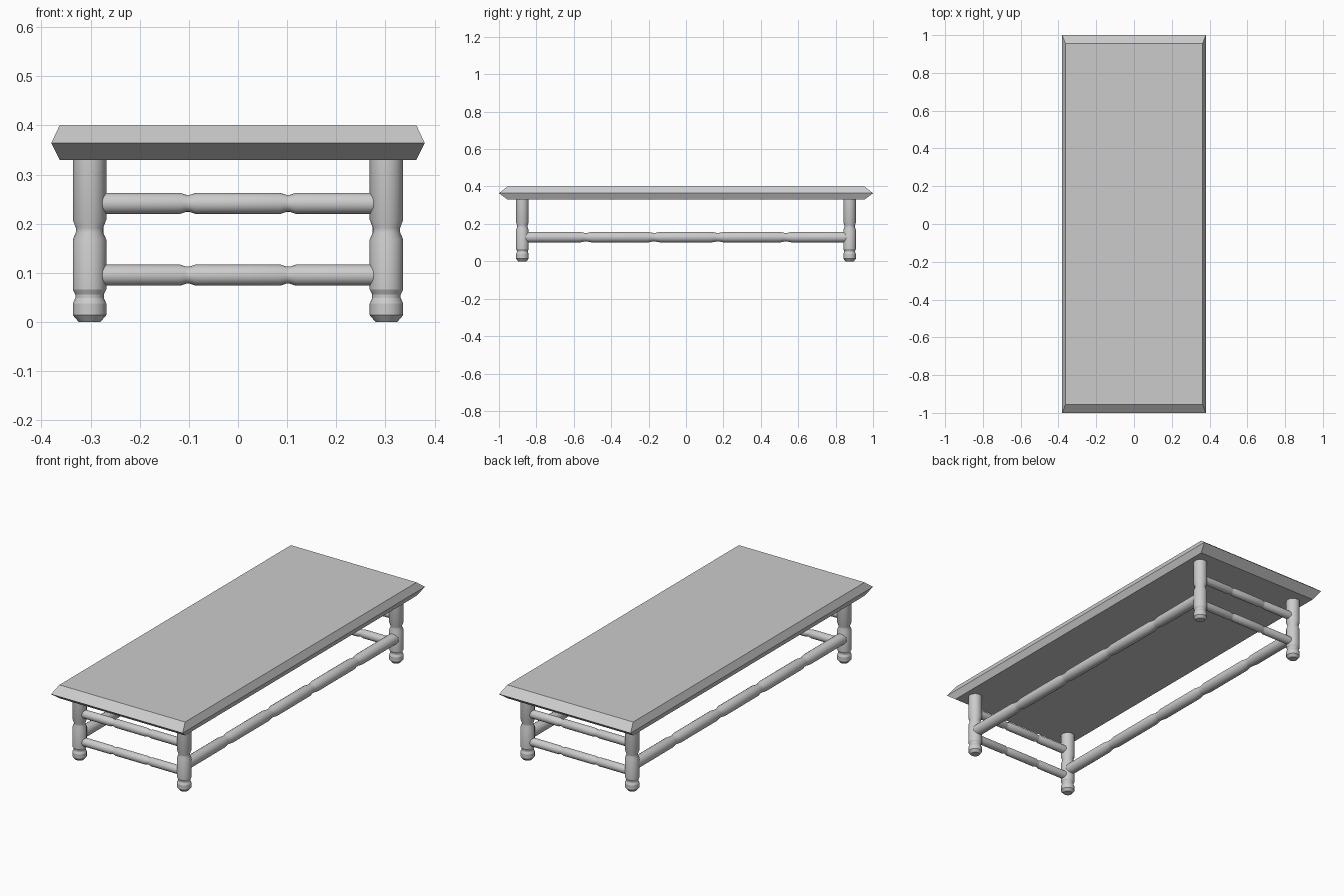
import bpy, bmesh, math
from mathutils import Matrix, Vector

if "Cube" in bpy.data.objects:
    bpy.data.objects.remove(bpy.data.objects["Cube"])

SIDES = 16

def finish(name, bm):
    bmesh.ops.recalc_face_normals(bm, faces=bm.faces)
    me = bpy.data.meshes.new(name)
    bm.to_mesh(me)
    bm.free()
    ob = bpy.data.objects.new(name, me)
    bpy.context.collection.objects.link(ob)
    return ob

def loft(bm, rings):
    # bridge equal-length loops and cap both ends
    loops = [[bm.verts.new(p) for p in r] for r in rings]
    n = len(loops[0])
    for a, b in zip(loops, loops[1:]):
        for i in range(n):
            j = (i + 1) % n
            bm.faces.new((a[i], a[j], b[j], b[i]))
    bm.faces.new(loops[0][::-1])
    bm.faces.new(loops[-1])

def turned(name, profile, origin, rot=Matrix()):
    # lathe a (radius, height) profile about z, then orient and place it
    bm = bmesh.new()
    loft(bm, [[(r * math.cos(2 * math.pi * i / SIDES),
                r * math.sin(2 * math.pi * i / SIDES), h) for i in range(SIDES)]
              for r, h in profile])
    bmesh.ops.transform(bm, matrix=Matrix.Translation(Vector(origin)) @ rot, verts=bm.verts)
    ob = finish(name, bm)
    bpy.ops.object.select_all(action='DESELECT')
    ob.select_set(True)
    bpy.context.view_layer.objects.active = ob
    bpy.ops.object.shade_smooth_by_angle(angle=math.radians(24))
    return ob

def rail_profile(half, radius, neck, notches, w):
    # straight rod with small turned necks
    pts = [(radius, -half)]
    for c in notches:
        pts += [(radius, c - w), (neck, c - 0.25 * w), (neck, c + 0.25 * w), (radius, c + w)]
    return pts + [(radius, half)]

# table top with pointed edge
bm = bmesh.new()
loft(bm, [[(-x, -y, z), (x, -y, z), (x, y, z), (-x, y, z)]
          for x, y, z in ((0.363, 0.955, 0.33), (0.38, 1.0, 0.364), (0.363, 0.955, 0.40))])
finish("table_top", bm)

# turned legs
LX, LY = 0.302, 0.875
leg = [(0.022, 0), (0.034, 0.014), (0.034, 0.038), (0.029, 0.049), (0.029, 0.056),
       (0.034, 0.066), (0.034, 0.168), (0.028, 0.182), (0.028, 0.192),
       (0.034, 0.208), (0.034, 0.331)]
for sx, nx in ((-1, "left"), (1, "right")):
    for sy, ny in ((-1, "front"), (1, "back")):
        turned(f"{ny}_{nx}_leg", leg, (sx * LX, sy * LY, 0))

# end rails, two at each end
along_x = Matrix.Rotation(math.pi / 2, 4, 'Y')
end_rail = rail_profile(0.277, 0.0215, 0.0175, (-0.102, 0.102), 0.016)
for sy, ny in ((-1, "front"), (1, "back")):
    for z, nz in ((0.0955, "lower"), (0.2415, "upper")):
        turned(f"{ny}_{nz}_rail", end_rail, (0, sy * LY, z), along_x)

# long side rails
along_y = Matrix.Rotation(math.pi / 2, 4, 'X')
side_rail = rail_profile(0.855, 0.0285, 0.0235, (-0.535, -0.17, 0.17, 0.535), 0.035)
for sx, nx in ((-1, "left"), (1, "right")):
    turned(f"{nx}_side_rail", side_rail, (sx * LX, 0, 0.129), along_y)
